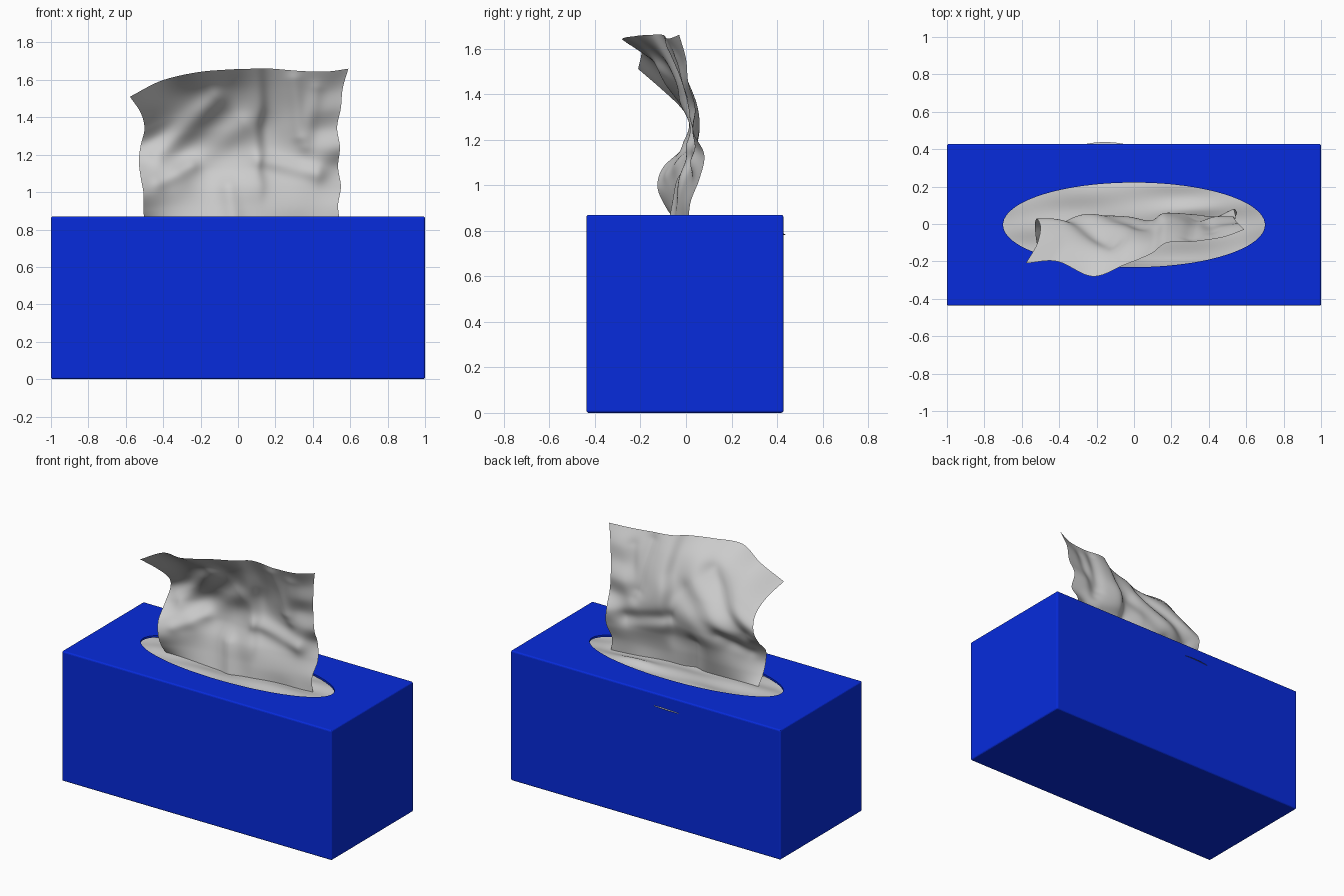
import bpy, bmesh, math

if "Cube" in bpy.data.objects:
    bpy.data.objects.remove(bpy.data.objects["Cube"])


def catmull(vals, f):
    """Smooth interpolation through evenly spaced values, f in 0..1."""
    n = len(vals) - 1
    i = min(int(f * n), n - 1)
    u = f * n - i
    b, c = vals[i], vals[i + 1]
    a = vals[i - 1] if i > 0 else 2 * b - c
    d = vals[i + 2] if i + 2 <= n else 2 * c - b
    return b + 0.5 * u * (c - a + u * (2*a - 5*b + 4*c - d + u * (3*(b - c) + d - a)))


def sheet(name, nu, nv, point):
    """Smooth cloth grid from a function of (u, v)."""
    verts = [point(i / nu, j / nv) for j in range(nv + 1) for i in range(nu + 1)]
    faces = []
    for j in range(nv):
        for i in range(nu):
            k = j * (nu + 1) + i
            faces.append((k, k + 1, k + nu + 2, k + nu + 1))
    me = bpy.data.meshes.new(name)
    me.from_pydata(verts, [], faces)
    me.polygons.foreach_set("use_smooth", [True] * len(faces))
    ob = bpy.data.objects.new(name, me)
    bpy.context.collection.objects.link(ob)
    return ob


def block(name, size, loc):
    bpy.ops.mesh.primitive_cube_add(size=1, location=loc)
    ob = bpy.context.object
    ob.name = name
    ob.scale = size
    bpy.ops.object.transform_apply(location=False, rotation=False, scale=True)
    return ob


# Cardboard box: hollow shell with softened edges and an oval opening
CY = -0.0045
box = block("box", (2, 0.865, 0.87), (0, CY, 0.435))
bev = box.modifiers.new("soft_edges", 'BEVEL')
bev.width = 0.01
bev.segments = 3
cavity = block("cavity_cutter", (1.975, 0.84, 0.845), (0, CY, 0.435))
bpy.ops.mesh.primitive_cylinder_add(vertices=96, radius=1, depth=0.3, location=(0, CY, 0.87))
oval = bpy.context.object
oval.name = "oval_cutter"
oval.scale = (0.70, 0.226, 1)
for cutter in (cavity, oval):
    m = box.modifiers.new("cut", 'BOOLEAN')
    m.operation = 'DIFFERENCE'
    m.solver = 'EXACT'
    m.object = cutter
bpy.context.view_layer.objects.active = box
for m in list(box.modifiers):
    bpy.ops.object.modifier_apply(modifier=m.name)
for cutter in (cavity, oval):
    bpy.data.objects.remove(cutter)
box.data.polygons.foreach_set("use_smooth", [False] * len(box.data.polygons))
blue = bpy.data.materials.new("blue_card")
blue.diffuse_color = (0.002, 0.024, 0.72, 1)
blue.use_nodes = True
blue.node_tree.nodes["Principled BSDF"].inputs["Base Color"].default_value = blue.diffuse_color
box.data.materials.clear()
box.data.materials.append(blue)

# Standing tissue: depth (y) of each column from base to top, left to right
COL_X = [-0.5, -0.35, -0.18, -0.03, 0.1, 0.18, 0.33, 0.45, 0.55]
DEPTH = [
    [-.03, -.09, -.125, -.10, -.01, .03, -.02, -.11, -.21],
    [-.05, -.05, -.05, -.02, .04, .04, -.02, -.10, -.20],
    [-.06, -.03, .00, .05, .07, .02, -.05, -.13, -.28],
    [-.06, -.04, -.02, .03, .05, .02, -.03, -.10, -.22],
    [-.05, -.04, -.03, .01, .02, .00, -.04, -.09, -.16],
    [-.04, -.03, .00, .05, .06, .05, .01, -.04, -.10],
    [-.01, -.01, .02, .06, .05, .03, .00, -.04, -.09],
    [.00, .01, .04, .05, .03, .04, .00, -.02, -.07],
    [.01, .02, .06, .08, .03, .04, .01, .00, -.03],
]
LEFT = [-.50, -.505, -.505, -.52, -.53, -.52, -.50, -.52, -.578]
RIGHT = [.55, .535, .55, .535, .545, .53, .55, .56, .59]
TOP = [1.51, 1.595, 1.64, 1.655, 1.66, 1.66, 1.647, 1.645, 1.66]
# Folds as forward ridges: start x, z, end x, z, height, half width
FOLDS = [
    (-.12, 1.50, -.42, 1.20, .035, .06),
    (.02, 1.36, -.30, 1.10, .025, .07),
    (.13, 1.17, .42, 1.10, .03, .05),
    (-.25, 1.14, -.42, 1.05, .015, .04),
    (.30, 1.60, .33, 1.30, .015, .04),
    (.42, 1.55, .36, 1.25, .012, .04),
    (-.02, .84, -.05, 1.02, .02, .05),
]


def fold(x, z):
    total = 0
    for x0, z0, x1, z1, h, w in FOLDS:
        dx, dz = x1 - x0, z1 - z0
        t = ((x - x0) * dx + (z - z0) * dz) / (dx * dx + dz * dz)
        t = min(1, max(0, t))
        dist2 = (x - x0 - t * dx) ** 2 + (z - z0 - t * dz) ** 2
        total += h * math.exp(-dist2 / (w * w))
    return total


def standing(u, v):
    s = (catmull(COL_X, u) + 0.5) / 1.05
    left, right = catmull(LEFT, v), catmull(RIGHT, v)
    x = left + s * (right - left)
    z = 0.82 + v * (catmull(TOP, u) - 0.82)
    y = catmull([catmull(c, v) for c in DEPTH], u) - fold(x, z)
    return (x, y, z)


sheet("standing_tissue", 100, 80, standing)


# Tissue lying just under the opening, sagging towards the box walls
def lying(u, v):
    x, y = -0.9 + 1.8 * u, -0.40 + 0.80 * v
    z = 0.843 - 0.30 * max(0, abs(y) - 0.2) - 0.10 * max(0, abs(x) - 0.6)
    z += 0.004 * math.sin(9 * x + 22 * y) + 0.003 * math.sin(40 * y - 5 * x)
    z += 0.022 * math.exp(-((x - 0.3) / 0.15) ** 2 - ((y - 0.08) / 0.04) ** 2)
    # small fold pressing through the back wall
    y += 0.038 * max(0, 1 - ((x + 0.155) / 0.2) ** 2) * max(0, v - 0.8) / 0.2
    return (x, y, z)


sheet("lying_tissue", 90, 48, lying)
